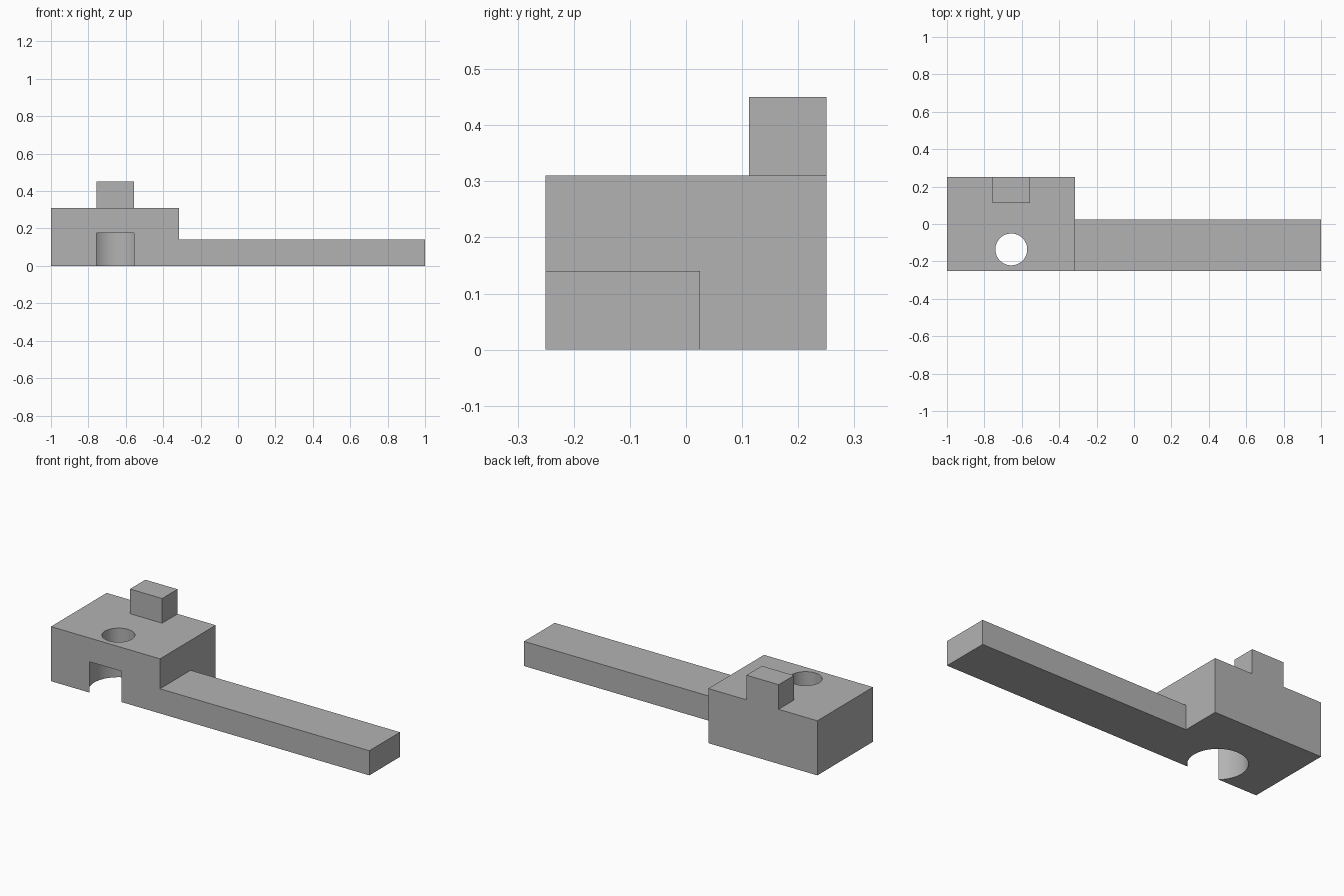
import bpy
import bmesh
import math
from mathutils import Matrix

default_cube = bpy.data.objects.get("Cube")
if default_cube:
    bpy.data.objects.remove(default_cube, do_unlink=True)

# Plain grey material
GREY = (0.45, 0.45, 0.45, 1)
grey = bpy.data.materials.new("plain_grey")
grey.use_nodes = True
grey.diffuse_color = GREY
for node in grey.node_tree.nodes:
    if node.type == 'BSDF_PRINCIPLED':
        node.inputs["Base Color"].default_value = GREY


def add_mesh(name, bm):
    mesh = bpy.data.meshes.new(name)
    bm.to_mesh(mesh)
    bm.free()
    mesh.materials.append(grey)
    obj = bpy.data.objects.new(name, mesh)
    bpy.context.collection.objects.link(obj)
    return obj


def box(name, low, high):
    bm = bmesh.new()
    size = [b - a for a, b in zip(low, high)]
    centre = [(a + b) / 2 for a, b in zip(low, high)]
    matrix = Matrix.Translation(centre) @ Matrix.Diagonal((*size, 1))
    bmesh.ops.create_cube(bm, size=1, matrix=matrix)
    return add_mesh(name, bm)


def cylinder(name, x, y, radius, bottom, top):
    bm = bmesh.new()
    bmesh.ops.create_cone(bm, cap_ends=True, segments=96, radius1=radius,
                          radius2=radius, depth=top - bottom,
                          matrix=Matrix.Translation((x, y, (bottom + top) / 2)))
    return add_mesh(name, bm)


def combine(target, tool, operation):
    tool.hide_render = True
    bpy.context.view_layer.objects.active = target
    mod = target.modifiers.new(tool.name, 'BOOLEAN')
    mod.operation = operation
    mod.solver = 'EXACT'
    mod.object = tool
    bpy.ops.object.modifier_apply(modifier=mod.name)
    bpy.data.objects.remove(tool, do_unlink=True)


# Head block with its long arm and upright lug, joined into one solid
body = box("bracket_body", (-1, -0.25, 0), (-0.315, 0.25, 0.31))
arm = box("arm", (-0.4, -0.25, 0), (1, 0.025, 0.14))
lug = box("lug", (-0.757, 0.112, 0.2), (-0.555, 0.25, 0.45))
for part in (arm, lug):
    combine(body, part, 'UNION')

# Through hole and the wider recess that breaks out of the front
HOLE_X, HOLE_Y = -0.656, -0.136
hole = cylinder("hole_cutter", HOLE_X, HOLE_Y, 0.085, -0.1, 0.4)
recess = cylinder("recess_cutter", HOLE_X, HOLE_Y, 0.152, -0.1, 0.175)
for cutter in (recess, hole):
    combine(body, cutter, 'DIFFERENCE')

# Merge coplanar faces and smooth the bores
bm = bmesh.new()
bm.from_mesh(body.data)
bmesh.ops.remove_doubles(bm, verts=bm.verts, dist=0.0001)
bmesh.ops.dissolve_limit(bm, angle_limit=math.radians(0.5),
                         verts=bm.verts, edges=bm.edges)
bm.to_mesh(body.data)
bm.free()
bpy.ops.object.select_all(action='DESELECT')
body.select_set(True)
bpy.context.view_layer.objects.active = body
bpy.ops.object.shade_smooth_by_angle(angle=math.radians(30))
